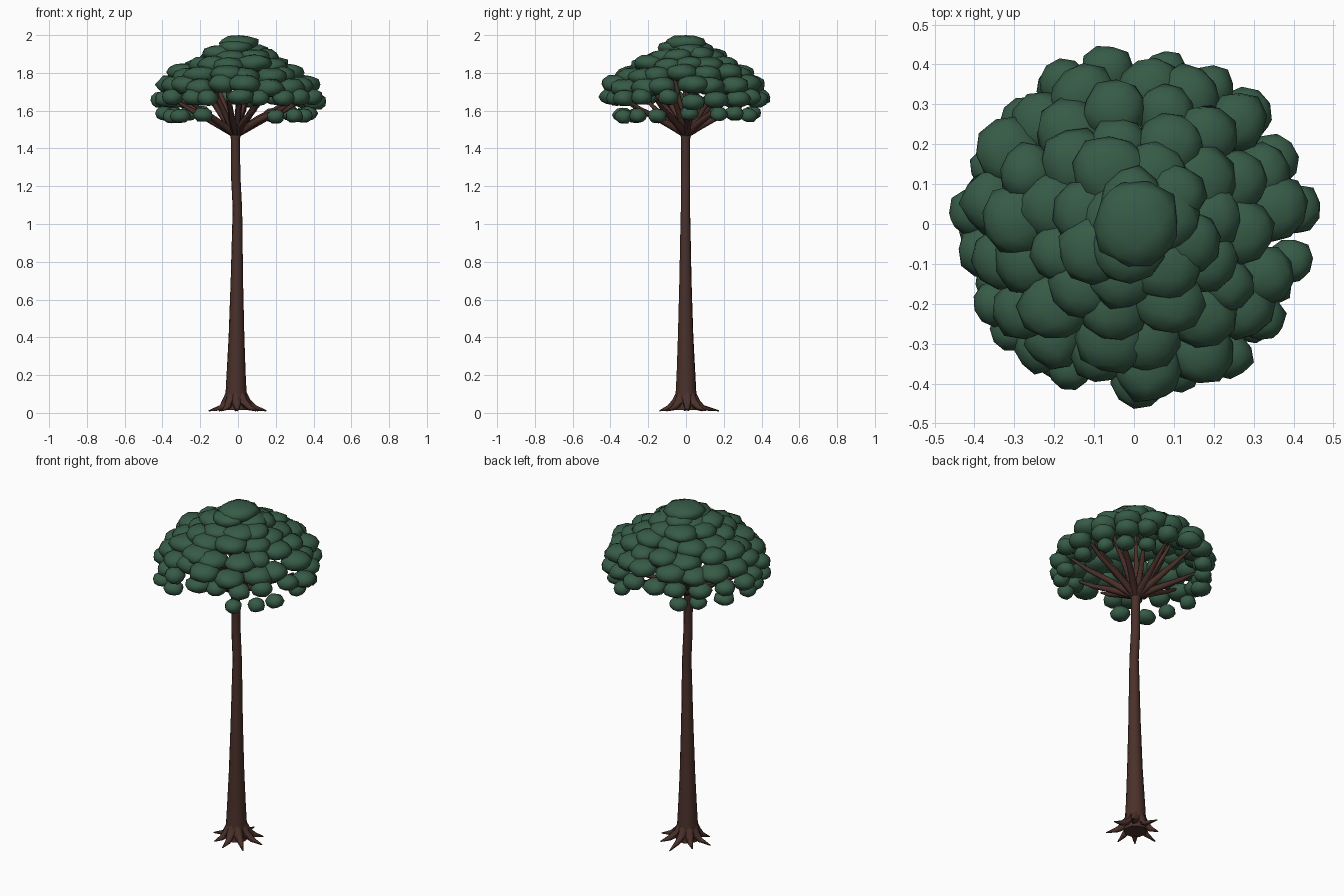
import bpy, bmesh, math, random
from mathutils import Vector, Matrix

if "Cube" in bpy.data.objects:
    bpy.data.objects.remove(bpy.data.objects["Cube"])

random.seed(7)


def material(name, rgb):
    m = bpy.data.materials.new(name)
    m.diffuse_color = (*rgb, 1)
    m.use_nodes = True
    m.node_tree.nodes["Principled BSDF"].inputs["Base Color"].default_value = m.diffuse_color
    return m


BARK = material("dark brown bark", (0.07, 0.03, 0.023))
LEAF = material("deep green leaves", (0.038, 0.105, 0.062))


def finish(bm, name, mat, angle=60):
    bmesh.ops.recalc_face_normals(bm, faces=bm.faces)
    me = bpy.data.meshes.new(name)
    bm.to_mesh(me)
    bm.free()
    me.materials.append(mat)
    ob = bpy.data.objects.new(name, me)
    bpy.context.collection.objects.link(ob)
    bpy.ops.object.select_all(action='DESELECT')
    bpy.context.view_layer.objects.active = ob
    ob.select_set(True)
    bpy.ops.object.shade_smooth_by_angle(angle=math.radians(angle))
    return ob


def tube(bm, path, sides):
    """Tapered tube through (x, y, z, radius) points."""
    pts = [Vector(p[:3]) for p in path]
    rings = []
    for i, p in enumerate(pts):
        d = (pts[min(i + 1, len(pts) - 1)] - pts[max(i - 1, 0)]).normalized()
        side = d.cross(Vector((0.1, 1, 0.0))).normalized()
        up = d.cross(side)
        rings.append([bm.verts.new(p + path[i][3] * (math.cos(a) * side + math.sin(a) * up))
                      for a in (2 * math.pi * k / sides for k in range(sides))])
    for a, b in zip(rings, rings[1:]):
        for k in range(sides):
            n = (k + 1) % sides
            bm.faces.new((a[k], a[n], b[n], b[k]))
    bm.faces.new(rings[0])
    bm.faces.new(rings[-1])


# Trunk with a slight bend
bm = bmesh.new()
tube(bm, [(-0.01, 0, 0.015, 0.062), (-0.01, 0, 0.07, 0.058), (-0.01, 0, 0.2, 0.051),
          (-0.008, -0.002, 0.4, 0.042), (-0.006, -0.003, 0.7, 0.033),
          (-0.004, -0.003, 0.95, 0.028), (-0.003, -0.003, 1.08, 0.025),
          (-0.012, -0.002, 1.25, 0.025), (-0.014, -0.002, 1.45, 0.024),
          (-0.012, 0, 1.5, 0.036), (-0.012, 0, 1.53, 0.03)], 10)
finish(bm, "trunk", BARK)

# Spreading roots
bm = bmesh.new()
for deg, reach in ((5, 0.15), (48, 0.14), (95, 0.175), (140, 0.13),
                   (183, 0.155), (228, 0.13), (268, 0.14), (315, 0.15)):
    c, s = math.cos(math.radians(deg)), math.sin(math.radians(deg))
    tube(bm, [(c * 0.025 - 0.01, s * 0.025, 0.12, 0.022),
              (c * 0.055 - 0.008, s * 0.055, 0.055, 0.024),
              (c * 0.09, s * 0.09, 0.027, 0.015),
              (c * reach, s * reach, 0.011, 0.003)], 6)
for v in bm.verts:
    v.co.z = max(v.co.z, 0)
finish(bm, "roots", BARK)

# Branches: a low spreading tier and a steep inner tier
bm = bmesh.new()
for n, reach, top, r, off in ((10, 0.34, 1.66, 0.017, 0.15), (7, 0.22, 1.79, 0.015, 0.4),
                              (3, 0.08, 1.88, 0.014, 0.9)):
    for k in range(n):
        a = 2 * math.pi * k / n + off + random.uniform(-0.12, 0.12)
        c, s = math.cos(a), math.sin(a)
        h = top - 1.49
        tube(bm, [(-0.012 + c * 0.01, s * 0.01, 1.48, r * 1.2),
                  (c * reach * 0.45 - 0.01, s * reach * 0.45, 1.49 + h * 0.4, r),
                  (c * reach * 0.75, s * reach * 0.75, 1.49 + h * 0.68, r * 0.75),
                  (c * reach, s * reach, top, r * 0.4)], 6)
finish(bm, "branches", BARK)


def clump(bm, x, y, z, wide, tall):
    """Faceted, flattened leaf blob with a little irregularity."""
    rot = Matrix.Rotation(random.uniform(0, 6.28), 4, 'Z')
    vs = bmesh.ops.create_icosphere(bm, subdivisions=2, radius=1)["verts"]
    for v in vs:
        p = rot @ v.co * random.uniform(0.92, 1.08)
        p.z = max(-0.9, min(0.95, p.z))
        v.co = Vector((x + p.x * wide, y + p.y * wide, z + p.z * tall))


# Low hanging leaf clumps, leaving openings at the front and back
bm = bmesh.new()
for deg in (0, 24, 42, 60, 120, 137, 157, 180, 203, 222, 241, 299, 318, 338):
    a = math.radians(deg + random.uniform(-3, 3))
    r = random.uniform(0.37, 0.405)
    clump(bm, r * math.cos(a), r * math.sin(a), 1.573 + random.uniform(-0.005, 0.015),
          random.uniform(0.046, 0.058), 0.04)
finish(bm, "low_leaf_clumps", LEAF)

# Dome of leaf clumps: ring height, radius, count, clump width and height
bm = bmesh.new()
for z, rad, n, wide, tall in ((1.66, 0.395, 19, 0.066, 0.046), (1.73, 0.35, 17, 0.082, 0.052),
                              (1.79, 0.285, 14, 0.085, 0.05), (1.84, 0.21, 11, 0.088, 0.048),
                              (1.89, 0.135, 8, 0.088, 0.045), (1.92, 0.06, 4, 0.09, 0.04)):
    for k in range(n):
        a = 2 * math.pi * (k + random.uniform(-0.2, 0.2)) / n + z * 9
        r = rad + random.uniform(-0.018, 0.014)
        clump(bm, r * math.cos(a), r * math.sin(a), z + random.uniform(-0.014, 0.014),
              wide * random.uniform(0.85, 1.1), tall)
clump(bm, 0.005, 0, 1.957, 0.112, 0.045)
finish(bm, "leaf_dome", LEAF)
